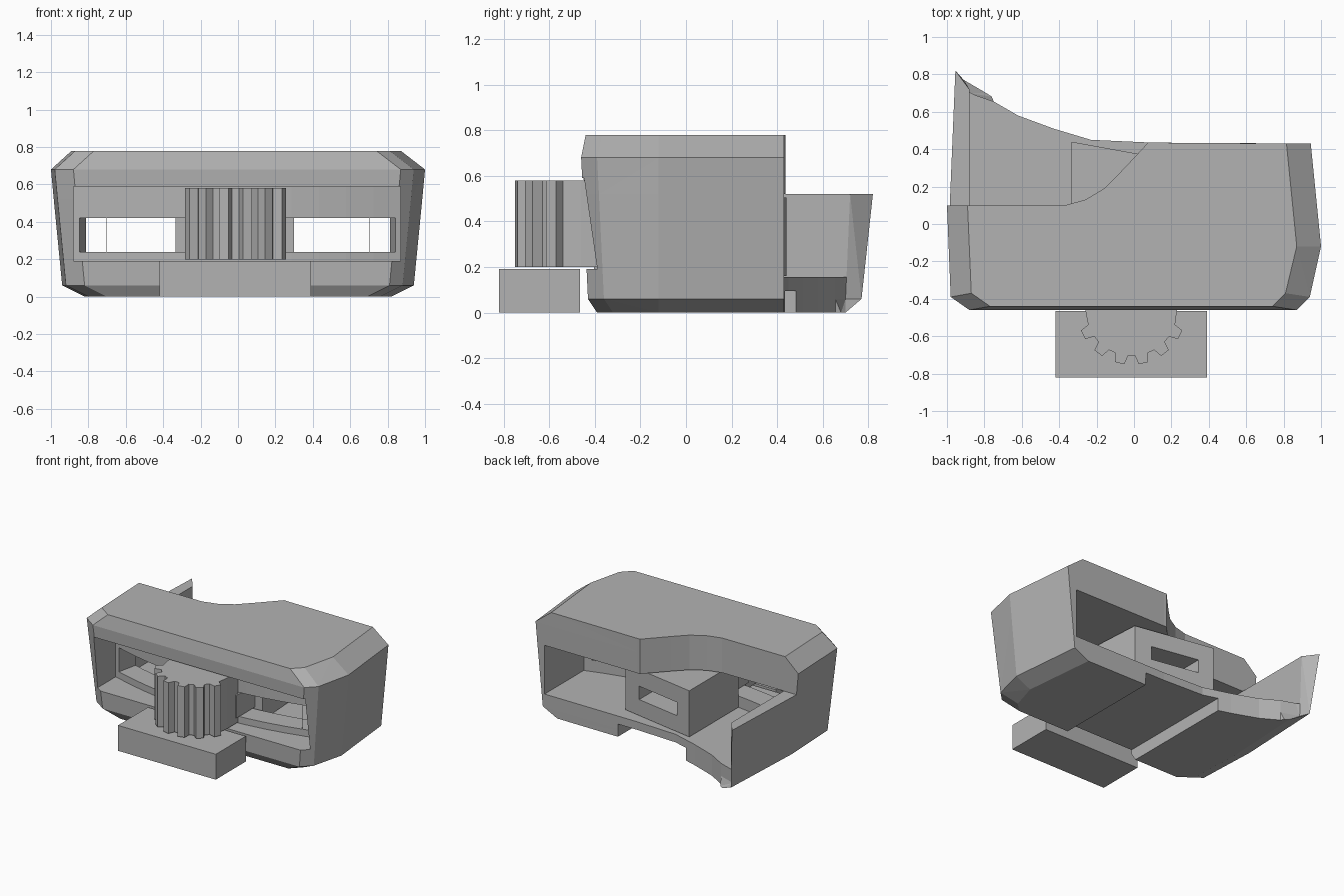
import bpy, bmesh, math

if "Cube" in bpy.data.objects:
    bpy.data.objects.remove(bpy.data.objects["Cube"], do_unlink=True)

# Single matte grey
grey = bpy.data.materials.new("plain_grey")
grey.use_nodes = True
GREY = (0.45, 0.45, 0.45, 1)
grey.diffuse_color = GREY
bsdf = grey.node_tree.nodes["Principled BSDF"]
bsdf.inputs["Base Color"].default_value = GREY
bsdf.inputs["Roughness"].default_value = 0.8


def loft(name, rings):
    """Solid through stacked rings of equal point count."""
    bm = bmesh.new()
    loops = [[bm.verts.new(p) for p in ring] for ring in rings]
    n = len(loops[0])
    for low, high in zip(loops, loops[1:]):
        for i in range(n):
            j = (i + 1) % n
            bm.faces.new((low[i], low[j], high[j], high[i]))
    bm.faces.new(loops[0][::-1])
    bm.faces.new(loops[-1])
    bmesh.ops.triangulate(bm, faces=[f for f in bm.faces if len(f.verts) == 4])
    bmesh.ops.recalc_face_normals(bm, faces=bm.faces)
    mesh = bpy.data.meshes.new(name)
    bm.to_mesh(mesh)
    bm.free()
    mesh.materials.append(grey)
    obj = bpy.data.objects.new(name, mesh)
    bpy.context.scene.collection.objects.link(obj)
    return obj


def prism(name, plan, z0, z1):
    return loft(name, [[(x, y, z) for x, y in plan] for z in (z0, z1)])


def box(name, x0, x1, y0, y1, z0, z1):
    return prism(name, [(x0, y0), (x1, y0), (x1, y1), (x0, y1)], z0, z1)


def combine(obj, others, operation):
    """Boolean each helper into obj, bake the result, drop the helpers."""
    for other in others:
        other.hide_render = True
        mod = obj.modifiers.new("bool", "BOOLEAN")
        mod.operation, mod.solver, mod.object = operation, "EXACT", other
        bpy.context.view_layer.update()
        deps = bpy.context.evaluated_depsgraph_get()
        baked = bpy.data.meshes.new_from_object(obj.evaluated_get(deps))
        obj.modifiers.clear()
        obj.data = baked
        bpy.data.objects.remove(other, do_unlink=True)


# Shell: chamfered body whose right rear corner sweeps back into a fin
SWEEP = [(-0.23, 0.45), (-0.43, 0.51), (-0.62, 0.58), (-0.75, 0.655)]


def shell_ring(z, left, right, front, tip, shoulder):
    plan = [(-right + 0.02, front + 0.07), (-right + 0.12, front), (left - 0.13, front),
            (left - 0.06, front + 0.07), (left, -0.12), (left - 0.055, 0.43),
            (0.1, 0.435)] + SWEEP
    plan += [(-min(0.88, right - 0.06), shoulder), (-right + 0.03, tip), (-right, 0.1)]
    return [(x, y, z) for x, y in plan]


shell = loft("shell", [
    shell_ring(0, 0.82, 0.82, -0.39, 0.70, 0.68),
    shell_ring(0.06, 0.94, 0.94, -0.43, 0.77, 0.70),
    shell_ring(0.52, 0.985, 0.985, -0.452, 0.82, 0.72),
    shell_ring(0.68, 1.0, 1.0, -0.46, 0.83, 0.72),
    shell_ring(0.78, 0.87, 0.89, -0.44, 0.75, 0.70),
])


# Curved inner wall, left standing between a front and a rear pocket
def arc(middle, end, steps=12):
    xs = [-0.88 + 1.75 * i / steps for i in range(steps + 1)]
    return [(x, middle + (end - middle) * (x / 0.88) ** 2) for x in xs]


front_pocket = prism("front_pocket_cutter", arc(-0.33, -0.19)[::-1] + [(-0.88, -1), (0.87, -1)],
                     0.19, 0.59)
rear_pocket = prism("rear_pocket_cutter", arc(-0.17, -0.03) + [(0.87, 1), (-0.88, 1)],
                    0.155, 0.52)
wall_slot = prism("wall_slot_cutter",
                  [(-0.855, -0.24), (0.85, -0.24), (0.79, 0.06), (-0.79, 0.06)], 0.24, 0.42)
slot_middle = box("slot_middle_cutter", -0.7, 0.7, -0.4, 0.02, 0.24, 0.42)

# Open right rear corner of the roof
roof_cut = prism("roof_cutter", [(-1.2, 0.1), (-0.37, 0.1), (-0.26, 0.13), (-0.16, 0.19),
                                 (-0.07, 0.28), (0.015, 0.37), (0.08, 0.44), (0.08, 1),
                                 (-1.2, 1)], 0.52, 1)

# Channel along the underside
channel = box("channel_cutter", -0.34, 0.26, -1, 1, -0.1, 0.095)
combine(shell, [front_pocket, rear_pocket, wall_slot, slot_middle, roof_cut, channel],
        "DIFFERENCE")

# Sliding block behind the wall, with a window in its rear face
slider = prism("slider_block", [(-0.335, -0.14), (0.3, -0.14), (0.27, 0.33), (-0.335, 0.44)],
               0.16, 0.505)
combine(slider, [box("window_cutter", -0.22, 0.14, 0.2, 1, 0.28, 0.38)], "DIFFERENCE")

# Neck joining block and gear through the slot
box("slider_neck", -0.27, 0.24, -0.36, -0.13, 0.245, 0.415)

# Half gear at the front with a square rear
CX, CY, ROOT, TIP = -0.013, -0.46, 0.245, 0.292
PITCH = math.radians(25.2)
gear = [(0.23, -0.33), (-0.26, -0.33), (-0.26, CY)]
for tooth in range(6):
    mid = math.radians(270) + (tooth - 2.5) * PITCH
    for share, radius in ((-0.33, ROOT), (-0.2, TIP), (0.2, TIP), (0.33, ROOT)):
        a = mid + share * PITCH
        gear.append((CX + radius * math.cos(a), CY + radius * math.sin(a)))
gear.append((0.23, CY))
prism("half_gear", gear, 0.2, 0.58)

# Separate base block in front
box("base_block", -0.42, 0.39, -0.82, -0.465, 0, 0.19)
